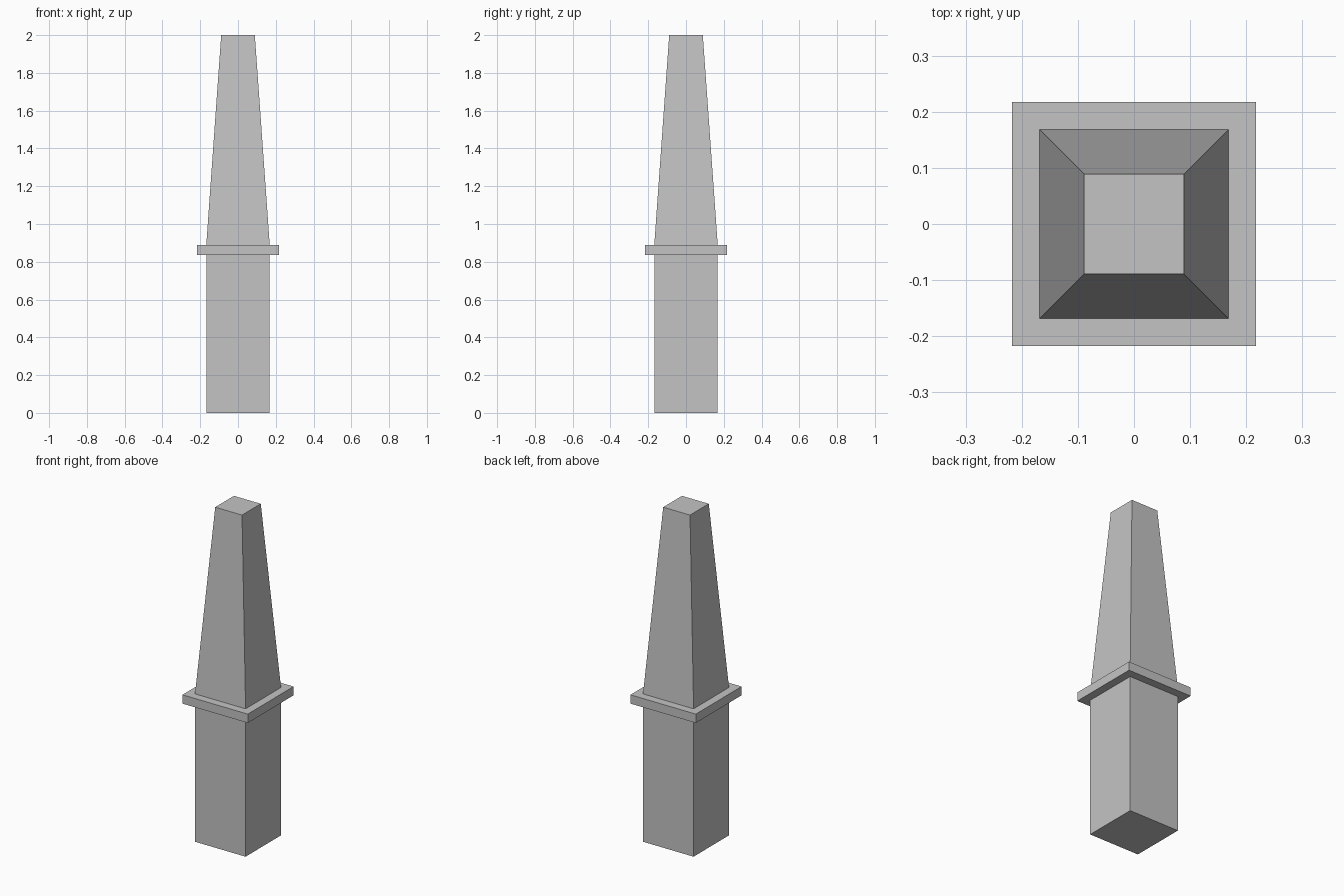
import bpy
import bmesh

cube = bpy.data.objects.get("Cube")
if cube:
    bpy.data.objects.remove(cube, do_unlink=True)

# Single stone colour
stone = bpy.data.materials.new("stone_grey")
stone.use_nodes = True
grey = (0.55, 0.55, 0.55, 1)
stone.diffuse_color = grey
stone.node_tree.nodes["Principled BSDF"].inputs["Base Color"].default_value = grey


def square_block(name, z_low, z_high, half_low, half_high):
    """Square block whose half-width may change from bottom to top."""
    bm = bmesh.new()
    bmesh.ops.create_cube(bm, size=2)
    for v in bm.verts:
        top = v.co.z > 0
        half = half_high if top else half_low
        v.co.x *= half
        v.co.y *= half
        v.co.z = z_high if top else z_low
    mesh = bpy.data.meshes.new(name)
    bm.to_mesh(mesh)
    bm.free()
    mesh.materials.append(stone)
    obj = bpy.data.objects.new(name, mesh)
    bpy.context.collection.objects.link(obj)
    return obj


# Straight post, projecting collar slab and tapering shaft
square_block("lower_post", 0, 0.835, 0.168, 0.168)
square_block("collar_slab", 0.835, 0.888, 0.217, 0.217)
square_block("tapered_shaft", 0.888, 2, 0.168, 0.089)
